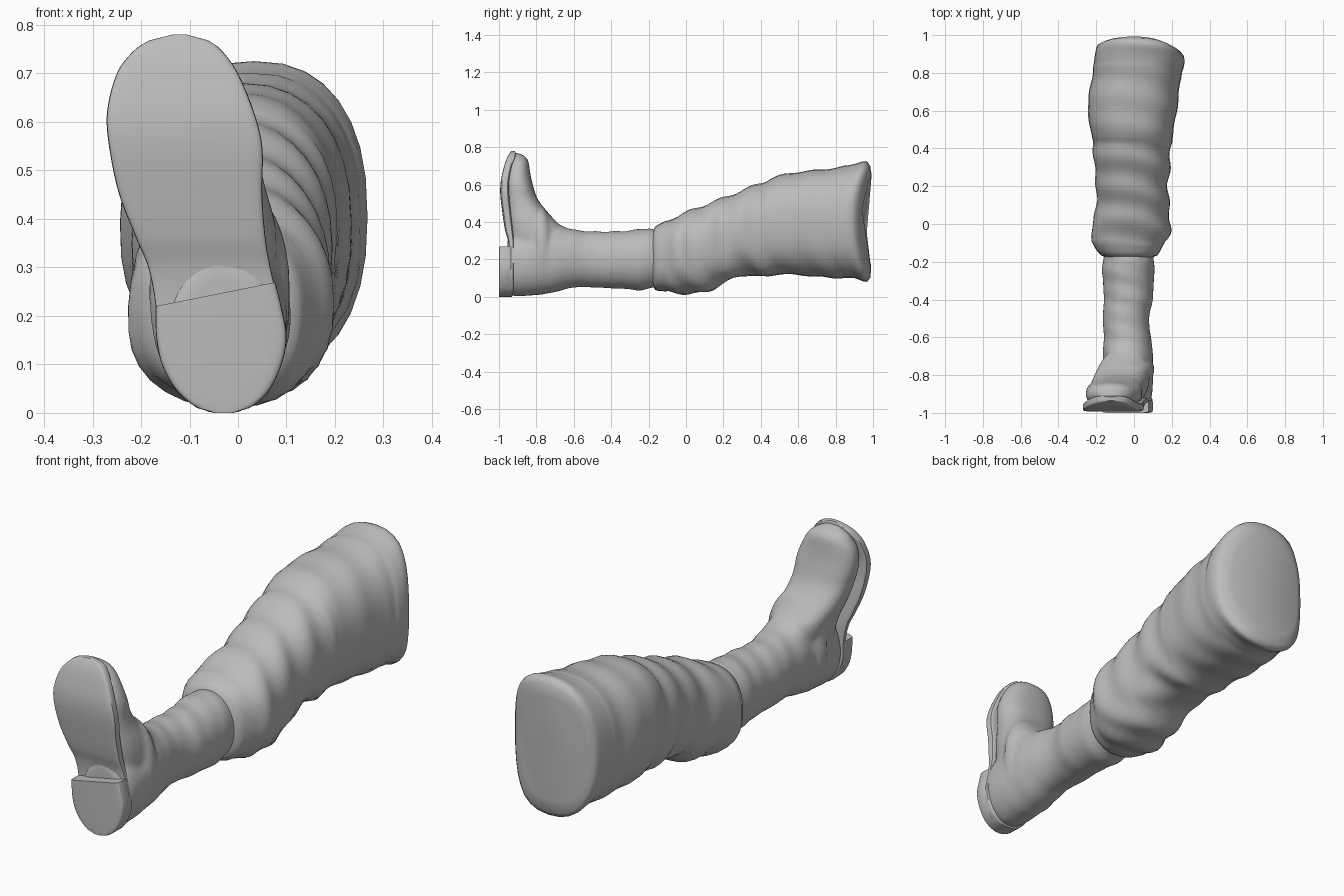
import bpy, bmesh, math

cube = bpy.data.objects.get("Cube")
if cube:
    bpy.data.objects.remove(cube)

grey = bpy.data.materials.new("plain grey")
grey.use_nodes = True
colour = (0.5, 0.5, 0.5, 1)
grey.diffuse_color = colour
grey.node_tree.nodes["Principled BSDF"].inputs["Base Color"].default_value = colour


def sample(stations, t):
    """Smoothly interpolate a table of stations at position t."""
    last = len(stations) - 1
    i = 0
    while i < last - 1 and stations[i + 1][0] < t:
        i += 1
    a, b = stations[i], stations[i + 1]
    p, q = stations[max(i - 1, 0)], stations[min(i + 2, last)]
    h = b[0] - a[0]
    u = (t - a[0]) / h
    out = []
    for k in range(1, len(a)):
        ma = (b[k] - p[k]) / (b[0] - p[0]) * h
        mb = (q[k] - a[k]) / (q[0] - a[0]) * h
        d = b[k] - a[k]
        out.append(a[k] + u * (ma + u * (3 * d - 2 * ma - mb + u * (ma + mb - 2 * d))))
    return out


def loft(name, stations, place, steps, sides=28, power=2.2, fold=None, shape=None):
    """Skin rounded-box rings given as (position, low a, high a, low b, high b)."""
    bm = bmesh.new()
    rings = []
    start, end = stations[0][0], stations[-1][0]
    positions = {start + (end - start) * i / steps for i in range(steps + 1)}
    for t in sorted(positions):
        a0, a1, b0, b1 = sample(stations, t)
        ring = []
        for j in range(sides):
            ang = math.tau * j / sides
            c, s = math.cos(ang), math.sin(ang)
            r = 1 + (fold(t, ang) if fold else 0)
            a = (a0 + a1) / 2 + (a1 - a0) / 2 * r * math.copysign(abs(c) ** (2 / power), c)
            b = (b0 + b1) / 2 + (b1 - b0) / 2 * r * math.copysign(abs(s) ** (2 / power), s)
            co = place(t, a, b)
            ring.append(bm.verts.new(shape(*co) if shape else co))
        rings.append(ring)
    for low, high in zip(rings, rings[1:]):
        for j in range(sides):
            k = (j + 1) % sides
            bm.faces.new((low[j], low[k], high[k], high[j]))
    bm.faces.new(rings[0])
    bm.faces.new(rings[-1])
    bmesh.ops.recalc_face_normals(bm, faces=bm.faces)
    mesh = bpy.data.meshes.new(name)
    bm.to_mesh(mesh)
    bm.free()
    mesh.materials.append(grey)
    obj = bpy.data.objects.new(name, mesh)
    bpy.context.collection.objects.link(obj)
    return obj


def along_y(t, a, b):
    return (a, t, b)


def along_z(t, a, b):
    return (a, b, t)


def finish(obj, angle):
    bpy.ops.object.select_all(action="DESELECT")
    obj.select_set(True)
    bpy.context.view_layer.objects.active = obj
    bpy.ops.object.shade_smooth_by_angle(angle=math.radians(angle))


# Trouser leg: baggy at the knee, wide at the thigh
def cloth_fold(y, ang):
    strength = 0.028 if y < 0.45 else 0.01
    if y < -0.1 or y > 0.85:
        strength = 0
    return strength * math.sin(38 * y + 3 * math.sin(ang + 0.6) + 1.5 * math.cos(2 * ang))


def cut_end(x, y, z):
    # Slanted, slightly hollow thigh end
    w = min(max((y - 0.75) / 0.2, 0), 1)
    side = max(x, 0) / 0.26
    hollow = max(0, 1 - ((z - 0.4) / 0.28) ** 2)
    return (x, y - w * (0.045 * side ** 2 + 0.035 * hollow), z)


trousers = loft("trouser_leg", [
    (-.18, -.14, .09, .07, .34), (-.17, -.17, .12, .04, .37), (-.12, -.21, .15, .03, .40),
    (-.05, -.23, .19, .02, .43), (.03, -.21, .19, .015, .465), (.12, -.2, .185, .03, .5),
    (.2, -.2, .18, .07, .53), (.3, -.21, .19, .115, .57), (.4, -.215, .195, .105, .61),
    (.5, -.23, .21, .12, .65), (.62, -.245, .23, .115, .67), (.8, -.22, .25, .1, .69),
    (.9, -.21, .265, .1, .71), (.965, -.2, .265, .08, .725), (.985, -.19, .25, .1, .70),
    (1, -.16, .2, .16, .65)], along_y, 84, 32, 2.4, cloth_fold, cut_end)
finish(trousers, 50)


# Boot shaft: from the heel to the collar under the trouser hem
def leather_fold(y, ang):
    if y < -0.85:
        return 0
    front = max(0, math.sin(ang))
    return 0.012 * (0.4 + front) * math.sin(62 * y + 2 * math.cos(ang))


shaft = loft("boot", [
    (-.955, -.13, .07, .02, .3), (-.93, -.155, .09, .005, .34), (-.85, -.165, .1, .005, .36),
    (-.75, -.165, .1, .015, .39), (-.68, -.165, .1, .03, .385), (-.6, -.16, .09, .05, .36),
    (-.5, -.165, .08, .05, .35), (-.4, -.16, .1, .045, .35), (-.3, -.165, .105, .04, .355),
    (-.24, -.17, .11, .032, .365), (-.2, -.165, .105, .045, .365), (-.12, -.15, .1, .06, .35)],
    along_y, 70, 32, 2.1, leather_fold)

# Boot foot: instep and toe rising from the heel
foot = loft("boot_foot", [
    (.1, -.13, .07, -.93, -.72), (.3, -.17, .08, -.95, -.66), (.37, -.19, .08, -.96, -.665),
    (.42, -.21, .07, -.965, -.71), (.47, -.225, .055, -.97, -.755), (.53, -.24, .045, -.975, -.795),
    (.6, -.255, .04, -.975, -.82), (.68, -.25, .01, -.965, -.835), (.73, -.22, -.025, -.95, -.845),
    (.755, -.19, -.06, -.94, -.865), (.77, -.15, -.1, -.93, -.9)],
    along_z, 48, 32, 2.4, lambda z, ang: 0.012 * math.sin(45 * z) * max(0, math.sin(ang)))

# Ankle crease band across the instep
band = loft("boot_band", [
    (-.81, -.16, .09, .03, .44), (-.79, -.18, .105, .02, .48), (-.75, -.18, .105, .02, .465),
    (-.73, -.16, .09, .04, .42)], along_y, 8, 32, 2.3)

# Fuse the boot pieces into one soft skin
bpy.ops.object.select_all(action="DESELECT")
for part in (foot, band, shaft):
    part.select_set(True)
bpy.context.view_layer.objects.active = shaft
bpy.ops.object.join()
remesh = shaft.modifiers.new("fuse", "REMESH")
remesh.mode = "VOXEL"
remesh.voxel_size = 0.013
remesh.use_smooth_shade = True
soften = shaft.modifiers.new("soften", "SMOOTH")
soften.factor = 0.5
soften.iterations = 4
finish(shaft, 60)

# Sole: thin curved slab, wide at the ball
sole = loft("sole", [
    (.002, -.06, 0, -.955, -.93), (.02, -.1, .04, -.96, -.925), (.05, -.13, .067, -.96, -.92),
    (.13, -.165, .097, -.95, -.92), (.22, -.17, .085, -.945, -.92), (.3, -.185, .067, -.952, -.92),
    (.36, -.21, .057, -.968, -.925), (.45, -.245, .05, -.982, -.935), (.55, -.266, .05, -.993, -.945),
    (.62, -.27, .033, -.99, -.945), (.7, -.25, 0, -.972, -.93), (.74, -.222, -.027, -.958, -.915),
    (.765, -.19, -.055, -.945, -.91), (.776, -.155, -.085, -.938, -.91),
    (.78, -.135, -.105, -.935, -.915)], along_z, 64, 28, 7)
finish(sole, 40)


# Heel block with a slanted front edge
def slant(x, y, z):
    return (x, y, z + 0.2 * (x + 0.045) * max(0, z - 0.12) / 0.125)


heel = loft("heel", [
    (0, -.05, -.01, -1, -.93), (.008, -.08, .02, -1, -.93), (.025, -.105, .045, -1, -.93),
    (.05, -.13, .067, -1, -.93), (.1, -.157, .09, -1, -.93), (.15, -.167, .1, -1, -.93),
    (.2, -.17, .09, -1, -.93), (.245, -.17, .077, -1, -.93)],
    along_z, 24, 28, 9, None, slant)
finish(heel, 35)
